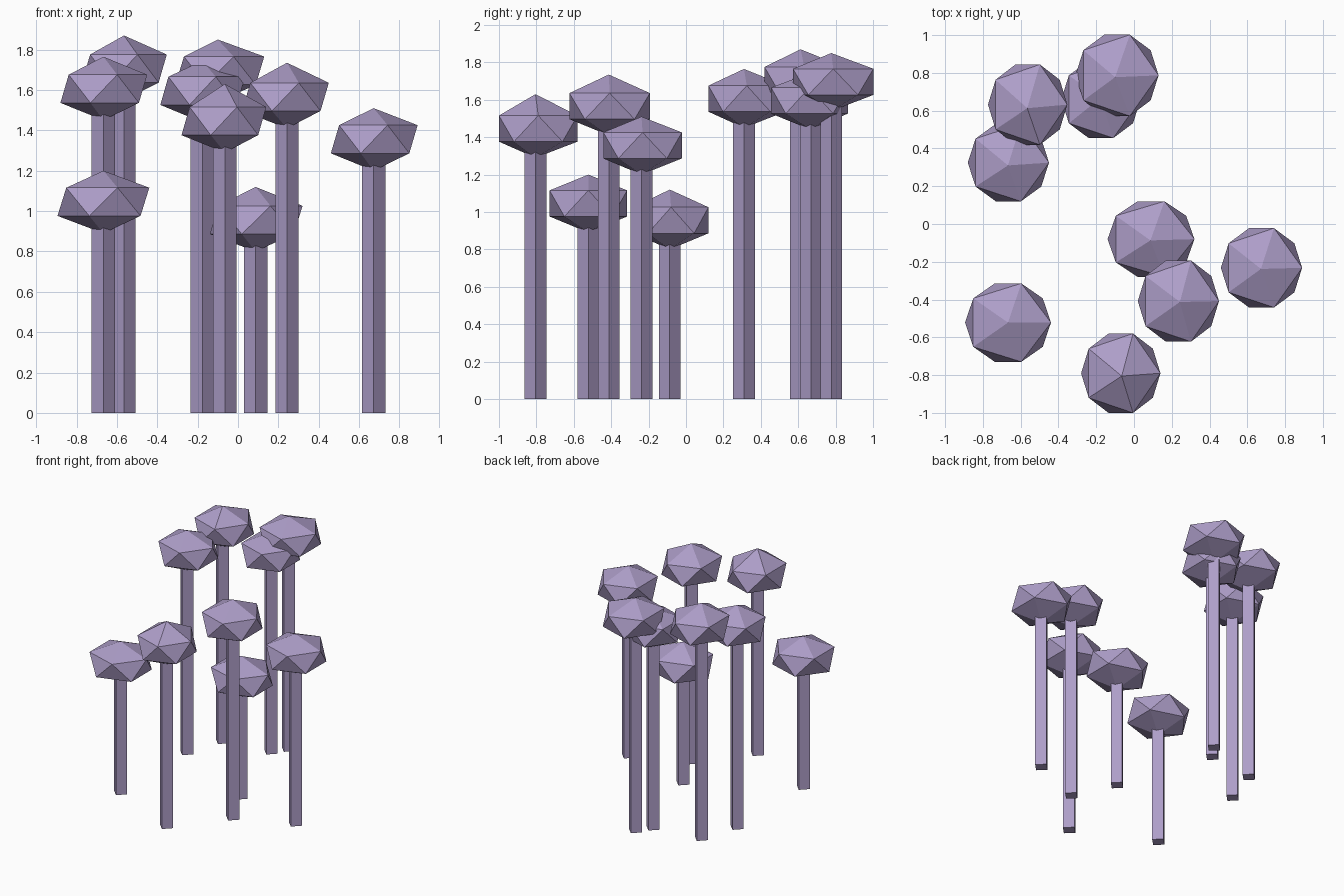
import bpy

mat = bpy.data.materials.new("mauve")
mat.diffuse_color = (0.42, 0.34, 0.58, 1)

STEM_R = 0.058   # square stem, corners facing the axes
CAP_H = 0.156    # half height of a cap

# stem x, y, stem top z, cap apex z, cap centre x, y, cap width x, y
PLANTS = [
    (0.087, -0.087, 0.80, 1.12, 0.09, -0.08, 0.46, 0.40),
    (0.243, -0.413, 1.41, 1.735, 0.235, -0.408, 0.43, 0.43),
    (0.672, -0.238, 1.20, 1.51, 0.675, -0.232, 0.43, 0.42),
    (-0.065, -0.805, 1.29, 1.63, -0.07, -0.79, 0.42, 0.42),
    (-0.667, -0.522, 0.89, 1.20, -0.667, -0.522, 0.455, 0.415),
    (-0.565, 0.613, 1.55, 1.87, -0.563, 0.632, 0.42, 0.425),
    (-0.667, 0.31, 1.45, 1.765, -0.665, 0.325, 0.43, 0.41),
    (-0.177, 0.667, 1.44, 1.745, -0.175, 0.66, 0.42, 0.41),
    (-0.10, 0.777, 1.54, 1.85, -0.09, 0.787, 0.44, 0.43),
]


def finish(name):
    ob = bpy.context.object
    ob.name = name
    ob.data.materials.append(mat)
    return ob


for i, (x, y, top, apex, cx, cy, wx, wy) in enumerate(PLANTS, 1):
    # Square stem, reaching slightly into the cap
    h = top + 0.03
    bpy.ops.mesh.primitive_cylinder_add(vertices=4, radius=STEM_R, depth=h,
                                        location=(x, y, h / 2))
    finish(f"stem_{i}")

    # Flattened 20-sided cap
    cz = top + CAP_H
    bpy.ops.mesh.primitive_ico_sphere_add(subdivisions=1, radius=1,
                                          location=(cx, cy, cz))
    cap = finish(f"cap_{i}")
    sx, sy = wx / 1.789, wy / 1.701
    for v in cap.data.vertices:
        tip = abs(v.co.z) > 0.9
        z = apex - cz if tip and v.co.z > 0 else v.co.z * CAP_H
        # Tips stay over the stem
        v.co = (x - cx, y - cy, z) if tip else (v.co.x * sx, v.co.y * sy, z)
